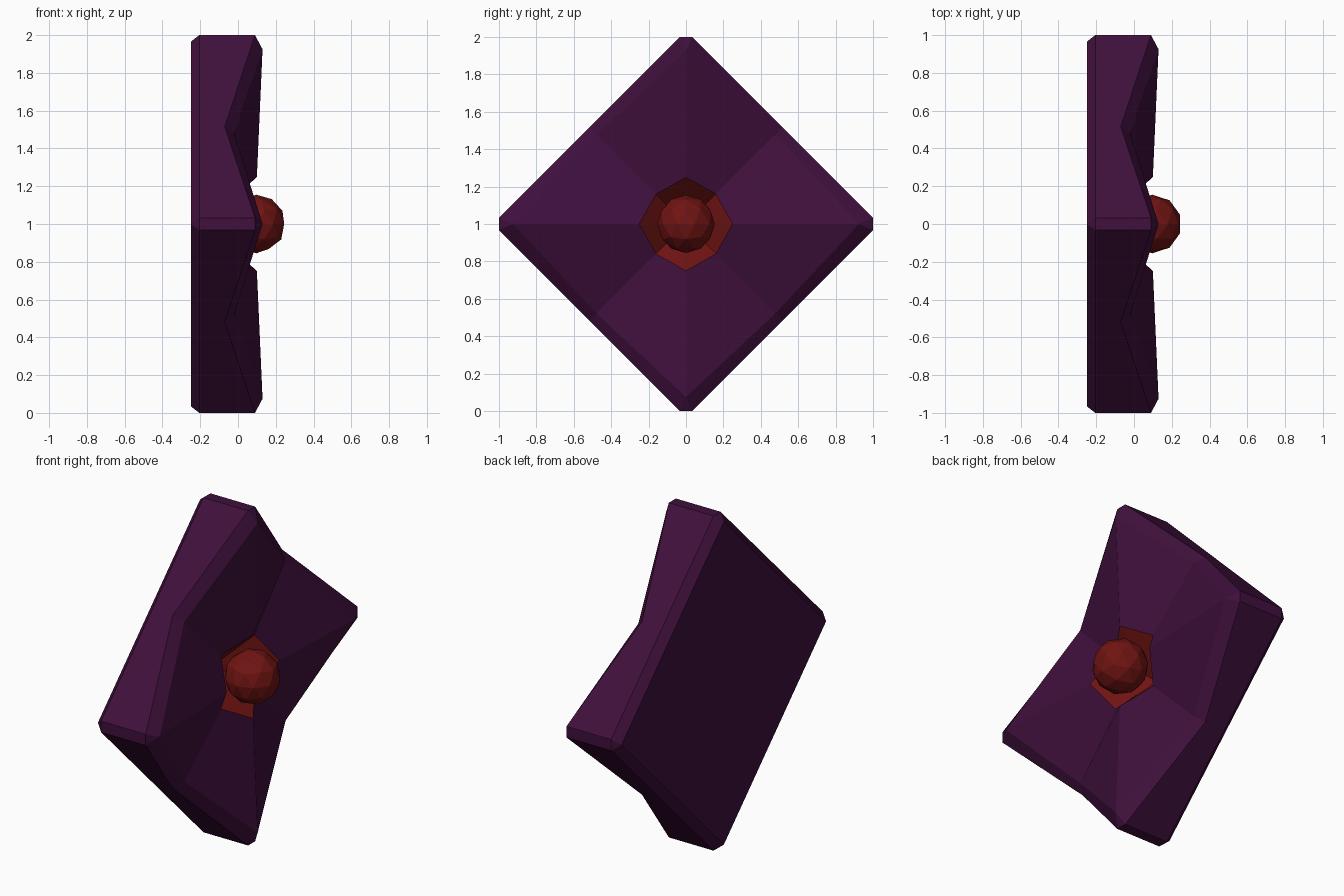
import bpy, bmesh, math
from mathutils import Matrix, Vector

if "Cube" in bpy.data.objects:
    bpy.data.objects.remove(bpy.data.objects["Cube"])


def material(name, color):
    m = bpy.data.materials.new(name)
    m.diffuse_color = (*color, 1)
    m.use_nodes = True
    m.node_tree.nodes["Principled BSDF"].inputs["Base Color"].default_value = m.diffuse_color
    return m


purple = material("dark_purple", (0.05, 0.005, 0.045))
red = material("deep_red", (0.16, 0.007, 0.006))
CENTRE = Vector((0, 0, 1))


def loop(bm, corner_x, radius, cut, mid_x, mid):
    """Diamond ring: each quadrant has a truncated corner and an edge midpoint."""
    quadrant = [(corner_x, radius, -cut), (corner_x, radius, cut), (mid_x, mid, mid)]
    return [bm.verts.new(CENTRE + Matrix.Rotation(math.pi / 2 * q, 3, 'X') @ Vector(p))
            for q in range(4) for p in quadrant]


# Diamond body: back, side, notched front rim, star-shaped face, red socket
bm = bmesh.new()
loops = [
    loop(bm, -0.25, 0.965, 0.0, -0.25, 0.4825),
    loop(bm, -0.205, 1.0, 0.033, -0.205, 0.5165),
    loop(bm, 0.09, 1.0, 0.033, -0.07, 0.5165),
    loop(bm, 0.13, 0.925, 0.0, -0.02, 0.478),
    loop(bm, 0.10, 0.25, 0.0, 0.0, 0.16),
]
bm.faces.new(loops[0][::-1])
for a, b in zip(loops, loops[1:]):
    for i in range(12):
        j = (i + 1) % 12
        bm.faces.new((a[i], a[j], b[j], b[i]))
socket = bm.verts.new(CENTRE + Vector((-0.16, 0, 0)))
ring = loops[-1]
for i in range(12):
    f = bm.faces.new((ring[i], ring[(i + 1) % 12], socket))
    f.material_index = 1
bmesh.ops.remove_doubles(bm, verts=bm.verts, dist=0.0005)
bmesh.ops.recalc_face_normals(bm, faces=bm.faces)
mesh = bpy.data.meshes.new("diamond_body")
bm.to_mesh(mesh)
bm.free()
mesh.materials.append(purple)
mesh.materials.append(red)
body = bpy.data.objects.new("diamond_body", mesh)
bpy.context.collection.objects.link(body)

# Faceted ball in the socket
bpy.ops.mesh.primitive_ico_sphere_add(subdivisions=2, radius=0.155, location=(0.097, 0, 1))
ball = bpy.context.object
ball.name = "centre_ball"
ball.data.materials.append(red)
